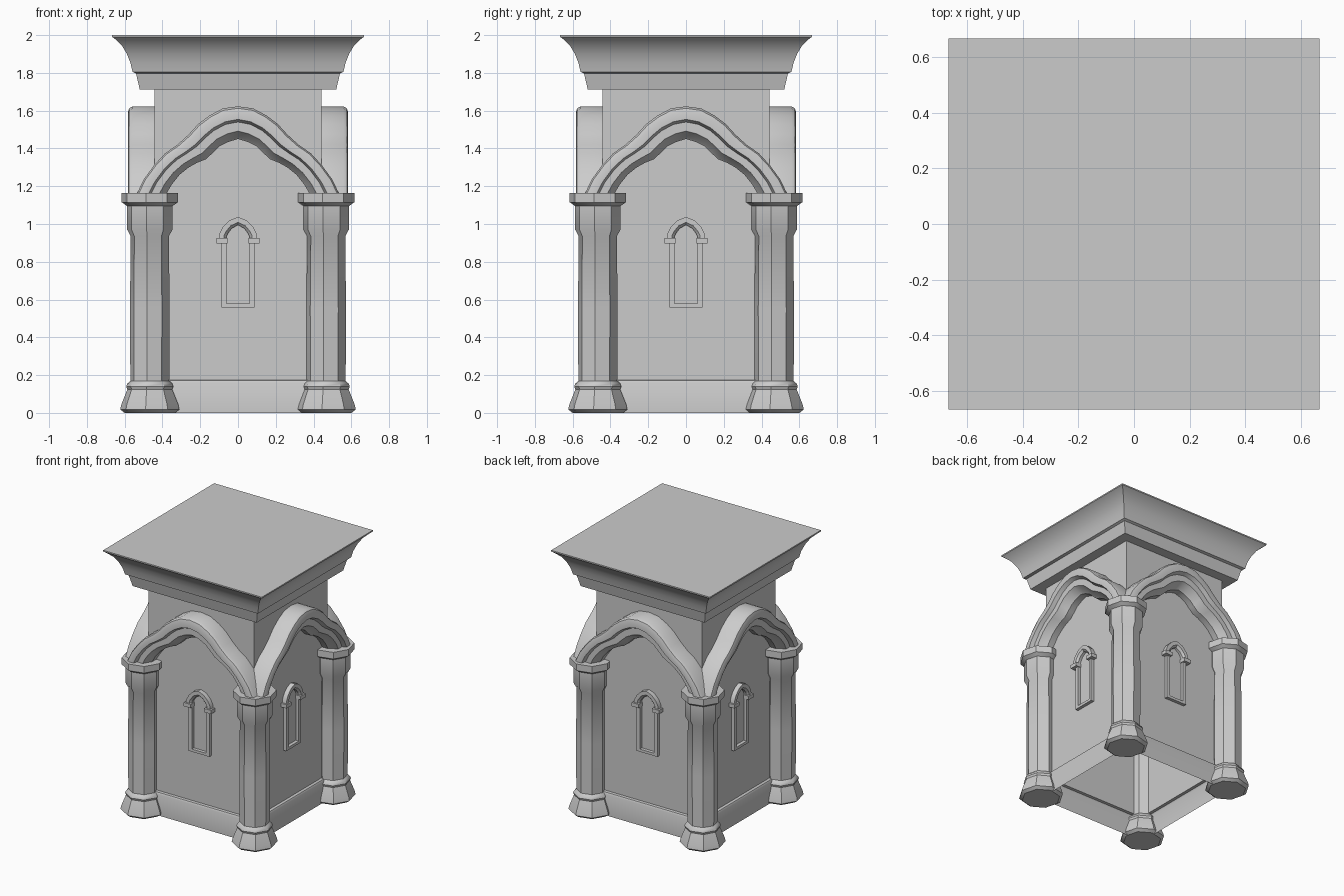
import bpy, bmesh
from math import sin, cos, pi, radians, sqrt

cube = bpy.data.objects.get("Cube")
if cube:
    bpy.data.objects.remove(cube, do_unlink=True)

stone = bpy.data.materials.new("grey_stone")
stone.use_nodes = True
GREY = (0.6, 0.6, 0.6, 1)
stone.diffuse_color = GREY
stone.node_tree.nodes["Principled BSDF"].inputs["Base Color"].default_value = GREY


def finish(bm, name, closed=True, smooth=35):
    if closed:
        bmesh.ops.recalc_face_normals(bm, faces=bm.faces)
    mesh = bpy.data.meshes.new(name)
    bm.to_mesh(mesh)
    bm.free()
    mesh.materials.append(stone)
    obj = bpy.data.objects.new(name, mesh)
    bpy.context.collection.objects.link(obj)
    bpy.ops.object.select_all(action="DESELECT")
    obj.select_set(True)
    bpy.context.view_layer.objects.active = obj
    bpy.ops.object.shade_smooth_by_angle(angle=radians(smooth))
    return obj


def skin(bm, rings, wrap=True):
    for a, b in zip(rings, rings[1:]):
        n = len(a)
        for i in range(n if wrap else n - 1):
            j = (i + 1) % n
            bm.faces.new((a[i], a[j], b[j], b[i]))


def lathe(name, profile, sides, turn, caps=True):
    """Turned solid from (radius, height) pairs."""
    bm = bmesh.new()
    rings = [[bm.verts.new((r * cos(turn + 2 * pi * i / sides),
                            r * sin(turn + 2 * pi * i / sides), z))
              for i in range(sides)] for r, z in profile]
    skin(bm, rings)
    if caps:
        bm.faces.new(rings[0][::-1])
        bm.faces.new(rings[-1])
    return finish(bm, name, caps)


def square(name, profile, caps=True):
    return lathe(name, [(r * sqrt(2), z) for r, z in profile], 4, pi / 4, caps)


def moulding(name, outer, inner, section):
    """Arch on the front wall: section is (share from outer to inner, depth)."""
    def mirrored(half):
        return [(-x, z) for x, z in half[:0:-1]] + half
    bm = bmesh.new()
    rings = []
    for (ox, oz), (ix, iz) in zip(mirrored(outer), mirrored(inner)):
        rings.append([bm.verts.new((ox + (ix - ox) * t, -WALL - d, oz + (iz - oz) * t))
                      for t, d in section])
    skin(bm, rings)
    bm.faces.new(rings[0])
    bm.faces.new(rings[-1][::-1])
    return finish(bm, name)


def block(name, x0, x1, z0, z1, depth):
    """Bevelled block standing out of the front wall."""
    bm = bmesh.new()
    back = [bm.verts.new((x, -WALL + 0.01, z)) for x, z in
            ((x0, z0), (x1, z0), (x1, z1), (x0, z1))]
    front = [bm.verts.new((v.co.x, -WALL - depth, v.co.z)) for v in back]
    skin(bm, [back, front])
    bm.faces.new(back)
    bm.faces.new(front[::-1])
    return finish(bm, name)


def around(obj):
    """Repeat a part on the other three sides."""
    for k in range(1, 4):
        copy = obj.copy()
        copy.rotation_euler.z = k * pi / 2
        bpy.context.collection.objects.link(copy)


WALL = 0.443

# Hollow tower with a projecting plinth, open underneath
square("tower_walls", [(0.47, 0), (0.47, 0.16), (0.463, 0.172), (WALL, 0.175), (WALL, 1.72)], False)

# Flared cornice with a flat top
square("cornice", [(0.52, 1.712), (0.54, 1.797), (0.558, 1.805), (0.57, 1.855), (0.588, 1.90),
                   (0.615, 1.945), (0.655, 1.983), (0.666, 1.99), (0.666, 2.0)])

# Corner columns
column_profile = [(0.135, 0), (0.158, 0.018), (0.152, 0.045), (0.12, 0.125), (0.126, 0.14),
                  (0.12, 0.155), (0.104, 0.17), (0.106, 0.55), (0.102, 0.935), (0.122, 0.972),
                  (0.122, 1.095), (0.15, 1.115), (0.15, 1.165)]
column = lathe("corner_column", column_profile, 8, radians(-98))
for v in column.data.vertices:
    v.co.x -= 0.467
    v.co.y -= 0.467
around(column)

# Wave shaped arches with stepped mouldings
arch = moulding(
    "wall_arch",
    [(0, 1.623), (0.08, 1.612), (0.15, 1.575), (0.21, 1.53), (0.26, 1.475), (0.32, 1.42),
     (0.385, 1.375), (0.445, 1.31), (0.5, 1.235), (0.54, 1.15)],
    [(0, 1.45), (0.05, 1.435), (0.1, 1.41), (0.135, 1.375), (0.17, 1.343), (0.215, 1.325),
     (0.26, 1.3), (0.31, 1.26), (0.35, 1.21), (0.385, 1.15)],
    [(0, -0.01), (0, 0.115), (0.06, 0.133), (0.18, 0.14), (0.4, 0.14), (0.48, 0.11),
     (0.76, 0.11), (0.94, 0.06), (1, 0.05), (1, -0.01)])
around(arch)

# Blind windows: frame, imposts and pointed hood
for side, s in (("left", 1), ("right", -1)):
    around(block(side + "_window_jamb", *sorted((0.06 * s, 0.087 * s)), 0.558, 0.9, 0.025))
    around(block(side + "_window_impost", *sorted((0.055 * s, 0.115 * s)), 0.897, 0.925, 0.045))
around(block("window_sill", -0.087, 0.087, 0.558, 0.578, 0.025))
hood = moulding(
    "window_hood",
    [(0, 1.037), (0.045, 1.02), (0.08, 0.985), (0.098, 0.95), (0.102, 0.92)],
    [(0, 0.995), (0.035, 0.975), (0.053, 0.95), (0.06, 0.935), (0.06, 0.92)],
    [(0, -0.01), (0, 0.035), (0.65, 0.035), (1, 0.02), (1, -0.01)])
around(hood)
